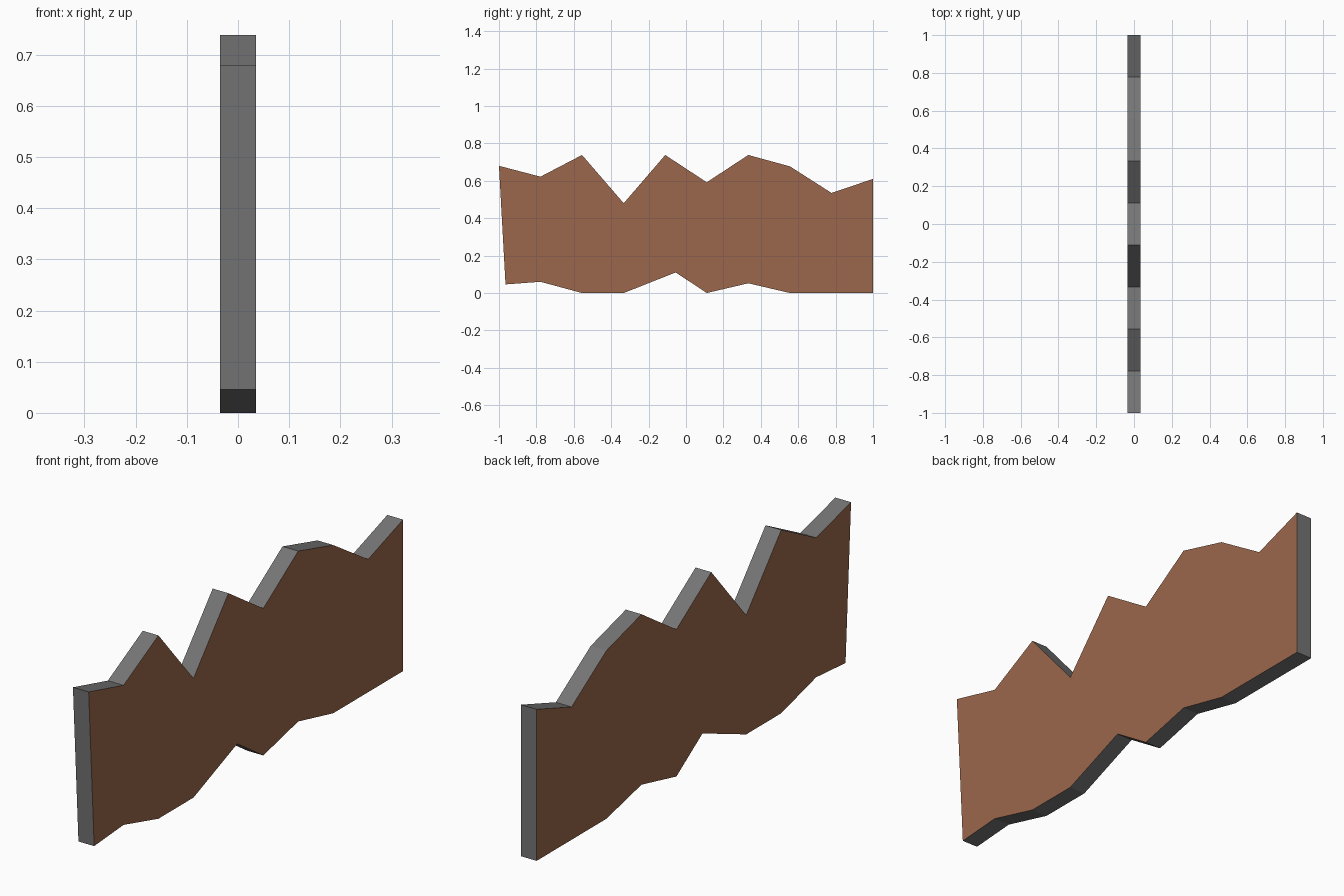
import bpy, bmesh

if "Cube" in bpy.data.objects:
    bpy.data.objects.remove(bpy.data.objects["Cube"])


def flat_colour(name, rgb):
    mat = bpy.data.materials.new(name)
    mat.diffuse_color = (*rgb, 1.0)
    mat.use_nodes = True
    mat.node_tree.nodes["Principled BSDF"].inputs["Base Color"].default_value = mat.diffuse_color
    return mat


brown = flat_colour("bark brown", (0.33, 0.137, 0.072))
grey = flat_colour("edge grey", (0.18, 0.177, 0.177))

HALF = 0.035  # half thickness of the slab

# Jagged outline (y, z): top edge left to right, then bottom edge right to left
top = [(-1, 0.68), (-0.778, 0.622), (-0.556, 0.738), (-0.333, 0.48), (-0.111, 0.738),
       (0.111, 0.592), (0.333, 0.738), (0.556, 0.677), (0.778, 0.535), (1, 0.61)]
bottom = [(1, 0), (0.556, 0), (0.333, 0.052), (0.111, 0), (-0.055, 0.11),
          (-0.333, 0), (-0.556, 0), (-0.778, 0.06), (-0.965, 0.046)]

# Broken plank: outline face extruded through its thickness
bm = bmesh.new()
face = bm.faces.new([bm.verts.new((-HALF, y, z)) for y, z in top + bottom])
ext = bmesh.ops.extrude_face_region(bm, geom=[face], use_keep_orig=True)
moved = [v for v in ext["geom"] if isinstance(v, bmesh.types.BMVert)]
bmesh.ops.translate(bm, verts=moved, vec=(2 * HALF, 0, 0))
bmesh.ops.recalc_face_normals(bm, faces=bm.faces)

# Broad sides are brown, the rim is grey
for f in bm.faces:
    f.material_index = 0 if abs(f.normal.x) > 0.5 else 1

mesh = bpy.data.meshes.new("broken_plank")
bm.to_mesh(mesh)
bm.free()
mesh.materials.append(brown)
mesh.materials.append(grey)
bpy.context.collection.objects.link(bpy.data.objects.new("broken_plank", mesh))
